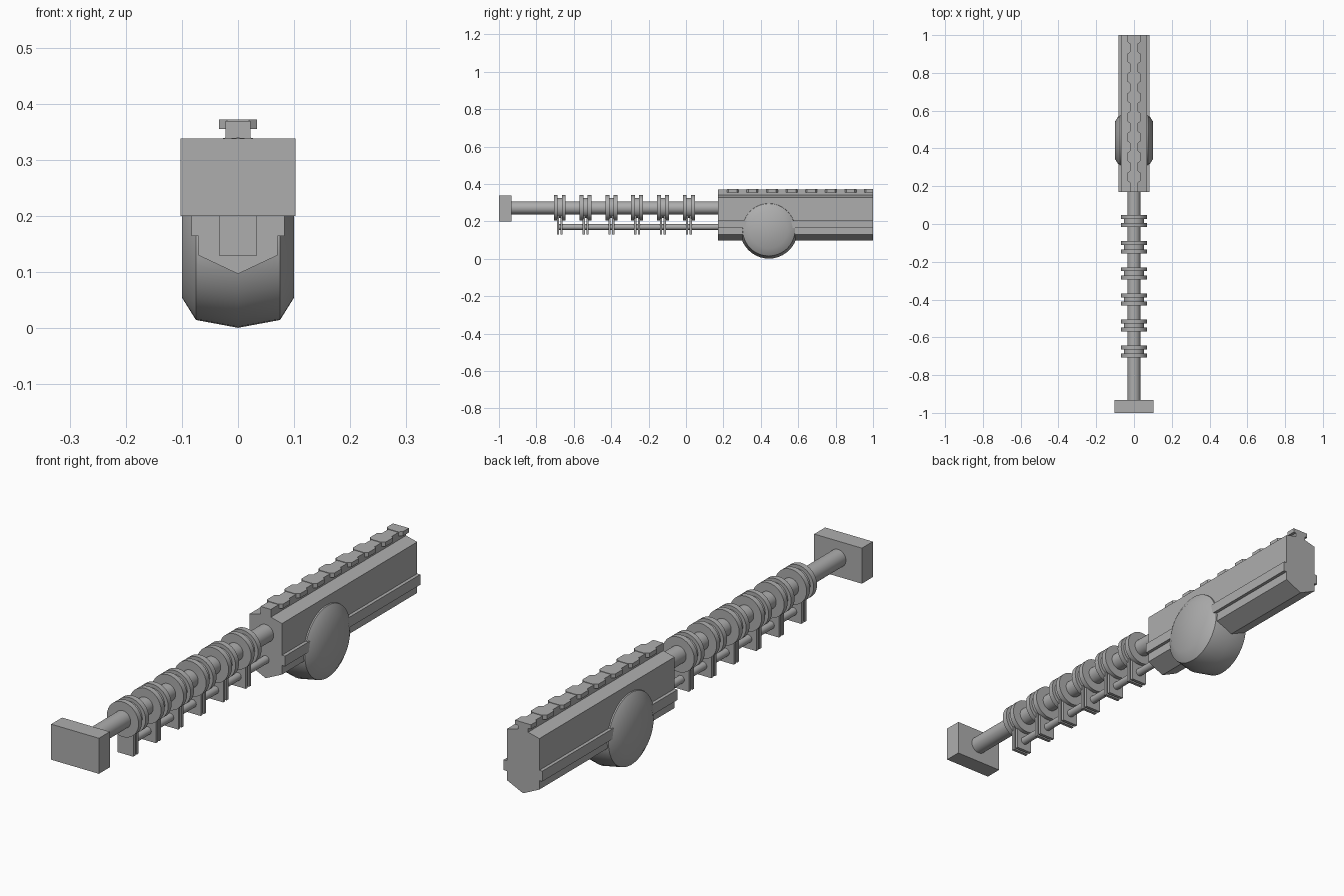
import bpy
import bmesh
from math import radians, cos, sin, tau
from mathutils import Matrix, Vector

default_cube = bpy.data.objects.get("Cube")
if default_cube:
    bpy.data.objects.remove(default_cube, do_unlink=True)

grey = bpy.data.materials.new("steel grey")
grey.use_nodes = True
COLOUR = (0.42, 0.42, 0.42, 1)
grey.diffuse_color = COLOUR
grey.node_tree.nodes["Principled BSDF"].inputs["Base Color"].default_value = COLOUR

BARREL_Z = 0.272
BODY_FRONT, BODY_BACK = 0.17, 1.0


def finish(name, bm, smooth=True):
    """Turn a bmesh into a named, shaded object."""
    bmesh.ops.recalc_face_normals(bm, faces=bm.faces)
    mesh = bpy.data.meshes.new(name)
    bm.to_mesh(mesh)
    bm.free()
    mesh.materials.append(grey)
    obj = bpy.data.objects.new(name, mesh)
    bpy.context.collection.objects.link(obj)
    if smooth:
        bpy.ops.object.select_all(action="DESELECT")
        obj.select_set(True)
        bpy.context.view_layer.objects.active = obj
        bpy.ops.object.shade_smooth_by_angle(angle=radians(35))
    return obj


def box(name, x, y, z):
    """Box from (low, high) ranges on each axis."""
    bm = bmesh.new()
    size = [r[1] - r[0] for r in (x, y, z)]
    centre = Vector([sum(r) / 2 for r in (x, y, z)])
    bmesh.ops.create_cube(bm, size=1, matrix=Matrix.Translation(centre) @ Matrix.Diagonal((*size, 1)))
    return finish(name, bm, smooth=False)


def prism(name, outline, direction, smooth=False):
    """Extrude a closed outline of 3D points along a direction."""
    bm = bmesh.new()
    face = bm.faces.new([bm.verts.new(p) for p in outline])
    result = bmesh.ops.extrude_face_region(bm, geom=[face])
    moved = [v for v in result["geom"] if isinstance(v, bmesh.types.BMVert)]
    bmesh.ops.translate(bm, verts=moved, vec=direction)
    return finish(name, bm, smooth)


def lathe(name, profile, axis, centre, sides=32):
    """Capped solid of (position, radius) rings around the x or y axis."""
    bm = bmesh.new()
    rings = []
    for pos, radius in profile:
        ring = []
        for i in range(sides):
            a = tau * i / sides
            u, w = radius * cos(a), radius * sin(a)
            point = (pos, u, w) if axis == "X" else (u, pos, w)
            ring.append(bm.verts.new(Vector(point) + Vector(centre)))
        rings.append(ring)
    for low, high in zip(rings, rings[1:]):
        for i in range(sides):
            j = (i + 1) % sides
            bm.faces.new((low[i], low[j], high[j], high[i]))
    bm.faces.new(rings[0])
    bm.faces.new(rings[-1])
    return finish(name, bm)


# Receiver with sloped shoulders and a keel-shaped bottom
half = [(0.022, 0.34), (0.07, 0.328), (0.07, 0.13)]
section = half + [(0, 0.097)] + [(-x, z) for x, z in reversed(half)]
prism("receiver", [(x, BODY_FRONT, z) for x, z in section], (0, BODY_BACK - BODY_FRONT, 0))

# Side rails
for side, label in ((1, "left"), (-1, "right")):
    box(label + "_side_rail", sorted((side * 0.065, side * 0.083)),
        (BODY_FRONT, BODY_BACK), (0.165, 0.205))

# Drum that passes through the receiver
lathe("drum", [(-0.1, 0.1), (-0.075, 0.14), (0, 0.154), (0.075, 0.14), (0.1, 0.1)],
      "X", (0, 0.443, 0.155), 40)

# Top rail with chamfered teeth
box("top_rail", (-0.022, 0.022), (BODY_FRONT, BODY_BACK), (0.33, 0.37))
for i in range(8):
    y = 0.25 + i * 0.105
    back = min(y + 0.032, BODY_BACK)
    inner_back = min(y + 0.022, BODY_BACK)
    right_side = [(0.02, y - 0.032), (0.034, y - 0.022), (0.034, inner_back), (0.02, back)]
    if back == inner_back:
        right_side.pop()
    plan = right_side + [(-x, py) for x, py in reversed(right_side)]
    prism(f"rail_tooth_{i + 1}", [(x, py, 0.355) for x, py in plan], (0, 0, 0.017))

# Barrel, lower rod and muzzle block
lathe("barrel", [(-0.95, 0.034), (0.2, 0.034)], "Y", (0, 0, BARREL_Z))
lathe("lower_rod", [(-0.68, 0.015), (0.2, 0.015)], "Y", (0, 0, 0.17), 16)
box("muzzle_block", (-0.1025, 0.1025), (-1, -0.933), (0.2, 0.338))

# Flanged barrel rings, each with a two-plate bracket holding the rod
for i in range(6):
    y = -0.675 + i * 0.138
    lathe(f"barrel_ring_{i + 1}",
          [(-0.032, 0.068), (-0.011, 0.068), (-0.011, 0.054),
           (0.011, 0.054), (0.011, 0.068), (0.032, 0.068)],
          "Y", (0, y, BARREL_Z))
    for offset, label in ((-0.01, "front"), (0.01, "back")):
        box(f"{label}_bracket_{i + 1}", (-0.034, 0.034),
            (y + offset - 0.006, y + offset + 0.006), (0.13, 0.235))
